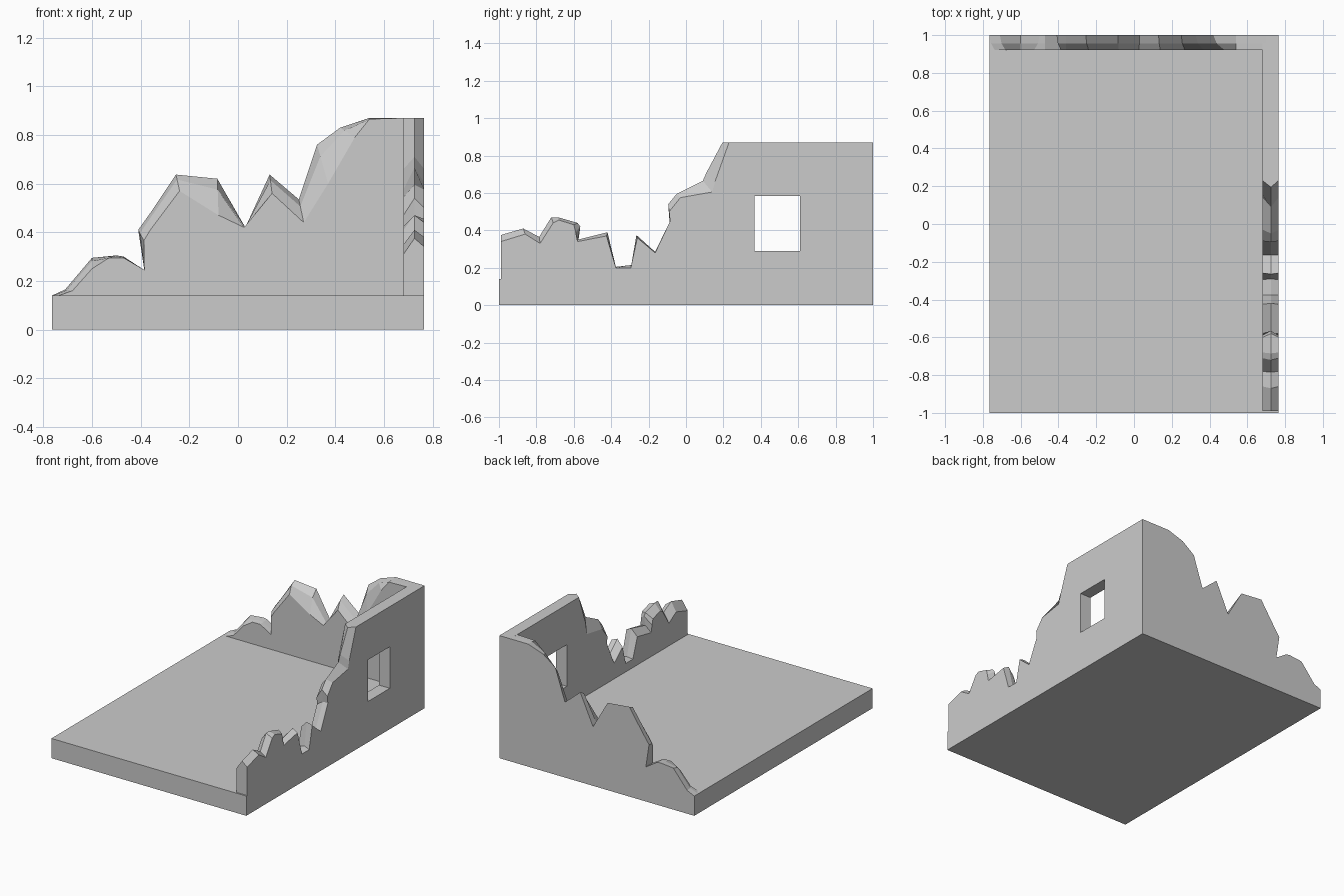
import bpy, bmesh
from mathutils import Vector

if "Cube" in bpy.data.objects:
    bpy.data.objects.remove(bpy.data.objects["Cube"])


def box(name, lo, hi):
    bm = bmesh.new()
    bmesh.ops.create_cube(bm, size=1)
    lo, hi = Vector(lo), Vector(hi)
    for v in bm.verts:
        v.co = Vector([(lo[i] + hi[i]) / 2 + v.co[i] * (hi[i] - lo[i]) for i in range(3)])
    me = bpy.data.meshes.new(name)
    bm.to_mesh(me)
    bm.free()
    ob = bpy.data.objects.new(name, me)
    bpy.context.collection.objects.link(ob)
    return ob


def wall(name, outlines, place, base=0.1):
    """Broken wall: closed outlines at several depths, bridged over the top."""
    bm = bmesh.new()
    rings = []
    for depth, pts in outlines:
        ring = [(pts[0][0], base)] + list(pts) + [(pts[-1][0], base)]
        rings.append([bm.verts.new(place(depth, u, z)) for u, z in ring])
    n = len(rings[0])
    for a, b in zip(rings, rings[1:]):
        for i in range(n):
            j = (i + 1) % n
            bm.faces.new((a[i], a[j], b[j], b[i]))
    bm.faces.new(rings[0])
    bm.faces.new(rings[-1])
    bmesh.ops.recalc_face_normals(bm, faces=bm.faces)
    bmesh.ops.triangulate(bm, faces=[f for f in bm.faces if len(f.verts) > 4])
    me = bpy.data.meshes.new(name)
    bm.to_mesh(me)
    bm.free()
    ob = bpy.data.objects.new(name, me)
    bpy.context.collection.objects.link(ob)
    return ob


# Floor slab
box("floor_slab", (-0.765, -1, 0), (0.765, 1, 0.14))

# Back wall: ridge x, z and chipped inner face x, z
back = [
    (-0.765, 0.14, -0.765, 0.13), (-0.71, 0.165, -0.68, 0.16),
    (-0.60, 0.295, -0.60, 0.25), (-0.50, 0.305, -0.53, 0.295),
    (-0.47, 0.30, -0.47, 0.295), (-0.385, 0.245, -0.385, 0.245),
    (-0.41, 0.41, -0.387, 0.365), (-0.36, 0.48, -0.36, 0.41),
    (-0.255, 0.637, -0.24, 0.57), (-0.085, 0.62, -0.08, 0.47),
    (0.03, 0.42, 0.025, 0.42), (0.13, 0.637, 0.14, 0.56),
    (0.25, 0.535, 0.27, 0.44), (0.325, 0.76, 0.37, 0.60),
    (0.42, 0.83, 0.48, 0.79), (0.54, 0.87, 0.54, 0.865),
    (0.70, 0.87, 0.70, 0.87)]
ridge = [p[:2] for p in back]
face = [p[2:] for p in back]
mid = [(0.7 * a + 0.3 * c, 0.7 * b + 0.3 * d) for a, b, c, d in back]
wall("back_wall", [(1, ridge), (0.955, mid), (0.92, face)],
     lambda d, u, z: (u, d, z))

# Right wall: ridge y, z and chipped outer face y, z
right = [
    (-0.99, 0.375, -0.99, 0.34), (-0.87, 0.41, -0.86, 0.38),
    (-0.785, 0.365, -0.78, 0.33), (-0.72, 0.47, -0.71, 0.44),
    (-0.685, 0.47, -0.68, 0.455), (-0.58, 0.44, -0.60, 0.43),
    (-0.565, 0.42, -0.59, 0.39), (-0.58, 0.35, -0.58, 0.34),
    (-0.42, 0.39, -0.425, 0.37), (-0.375, 0.205, -0.375, 0.20),
    (-0.29, 0.215, -0.295, 0.20), (-0.265, 0.375, -0.26, 0.36),
    (-0.165, 0.285, -0.165, 0.28), (-0.085, 0.45, -0.085, 0.45),
    (-0.095, 0.54, -0.09, 0.50), (-0.05, 0.595, -0.03, 0.575),
    (0.09, 0.665, 0.14, 0.605), (0.11, 0.71, 0.155, 0.66),
    (0.195, 0.87, 0.23, 0.87), (1, 0.87, 1, 0.87)]
ridge = [p[:2] for p in right]
outer = [p[2:] for p in right]
inner = [(u, z - (0.03 if u < 0.15 and z > 0.25 else 0)) for u, z in outer]
r_wall = wall("right_wall", [(0.765, outer), (0.725, ridge), (0.68, inner)],
              lambda d, u, z: (d, u, z))

# Window opening
cutter = box("window_cutter", (0.6, 0.365, 0.29), (0.9, 0.61, 0.585))
cutter.hide_render = True
mod = r_wall.modifiers.new("window", "BOOLEAN")
mod.object = cutter
mod.solver = "EXACT"
bpy.context.view_layer.objects.active = r_wall
bpy.ops.object.modifier_apply(modifier=mod.name)
bpy.data.objects.remove(cutter)
